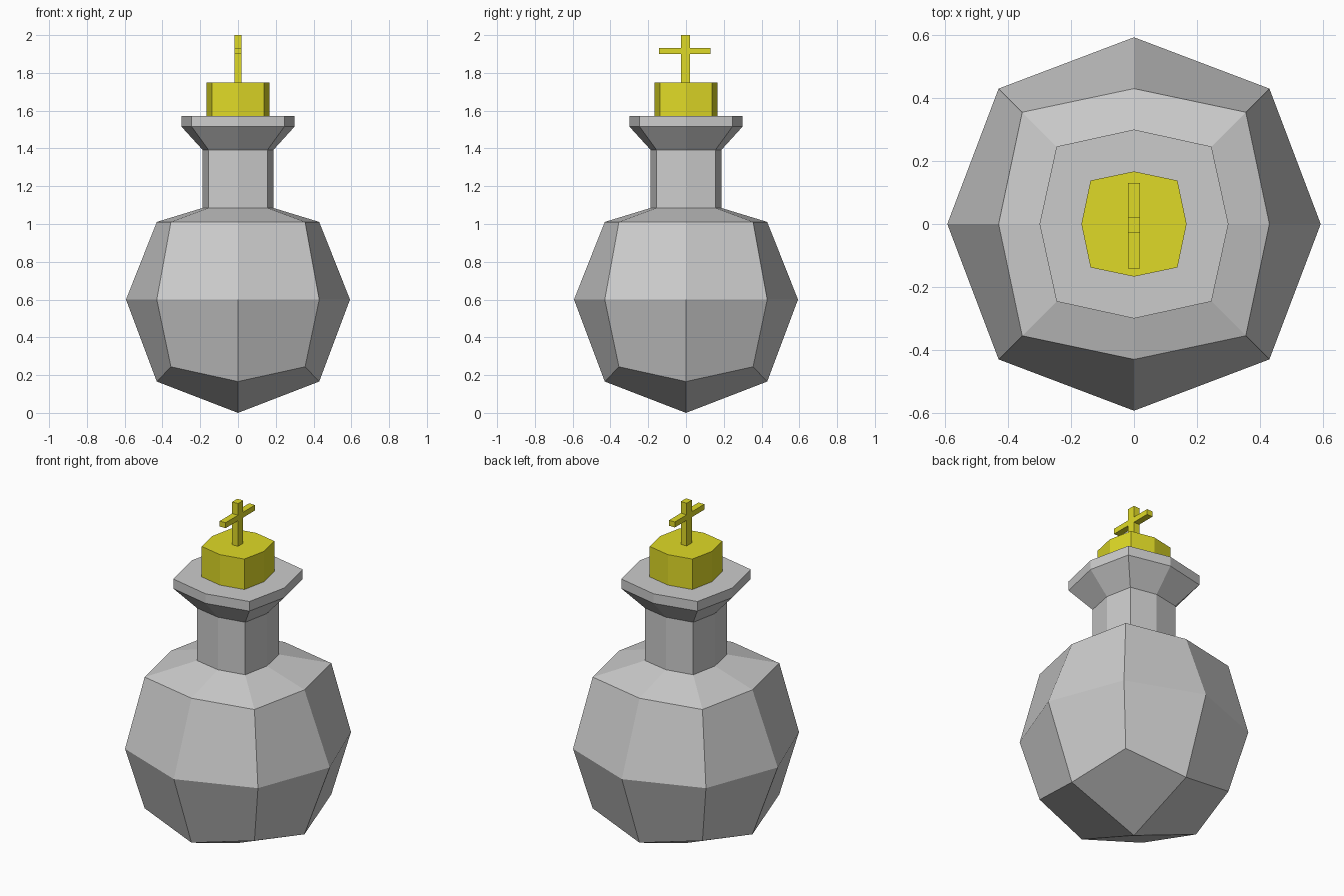
import bpy, bmesh

if "Cube" in bpy.data.objects:
    bpy.data.objects.remove(bpy.data.objects["Cube"])


def ring(bm, axis, diag, z_axis, z_diag):
    """Eight vertices alternating between axis points and diagonal points."""
    verts = []
    for dx, dy in ((1, 0), (1, 1), (0, 1), (-1, 1), (-1, 0), (-1, -1), (0, -1), (1, -1)):
        d = dx * dy != 0
        r, z = (diag, z_diag) if d else (axis, z_axis)
        verts.append(bm.verts.new((dx * r, dy * r, z)))
    return verts


def loft(bm, profile):
    """Bridge a stack of eight-sided rings with quads."""
    rings = [ring(bm, *p) for p in profile]
    for a, b in zip(rings, rings[1:]):
        for i in range(8):
            j = (i + 1) % 8
            bm.faces.new((a[i], a[j], b[j], b[i]))
    bm.faces.new(rings[-1])
    return rings


def finish(bm, name, mat=None):
    bmesh.ops.recalc_face_normals(bm, faces=bm.faces[:])
    mesh = bpy.data.meshes.new(name)
    bm.to_mesh(mesh)
    bm.free()
    obj = bpy.data.objects.new(name, mesh)
    bpy.context.collection.objects.link(obj)
    if mat:
        mesh.materials.append(mat)
    return obj


def box(name, center, size, mat):
    bm = bmesh.new()
    bmesh.ops.create_cube(bm, size=1)
    for v in bm.verts:
        v.co = [c + p * s for c, p, s in zip(center, v.co, size)]
    return finish(bm, name, mat)


gold = bpy.data.materials.new("gold")
gold.diffuse_color = (0.74, 0.70, 0.02, 1)
gold.use_nodes = True
gold.node_tree.nodes["Principled BSDF"].inputs["Base Color"].default_value = gold.diffuse_color

# Flask: faceted round belly, neck and flared lip
bm = bmesh.new()
rings = loft(bm, [
    (0.430, 0.355, 0.166, 0.244),
    (0.593, 0.430, 0.600, 0.600),
    (0.430, 0.355, 1.011, 1.011),
    (0.187, 0.156, 1.085, 1.085),
    (0.187, 0.156, 1.392, 1.392),
    (0.300, 0.246, 1.516, 1.516),
    (0.300, 0.246, 1.572, 1.572),
])
# Pointed base made of four quads
tip = bm.verts.new((0, 0, 0))
low = rings[0]
for i in range(0, 8, 2):
    bm.faces.new((tip, low[i], low[i + 1], low[(i + 2) % 8]))
finish(bm, "flask")

# Stopper
bm = bmesh.new()
stopper = loft(bm, [(0.167, 0.138, z, z) for z in (1.572, 1.75)])
bm.faces.new(stopper[0])
finish(bm, "stopper", gold)

# Cross on the stopper
box("cross_upright", (0, -0.003, 1.874), (0.038, 0.048, 0.252), gold)
box("cross_bar", (0, -0.006, 1.916), (0.038, 0.272, 0.032), gold)
